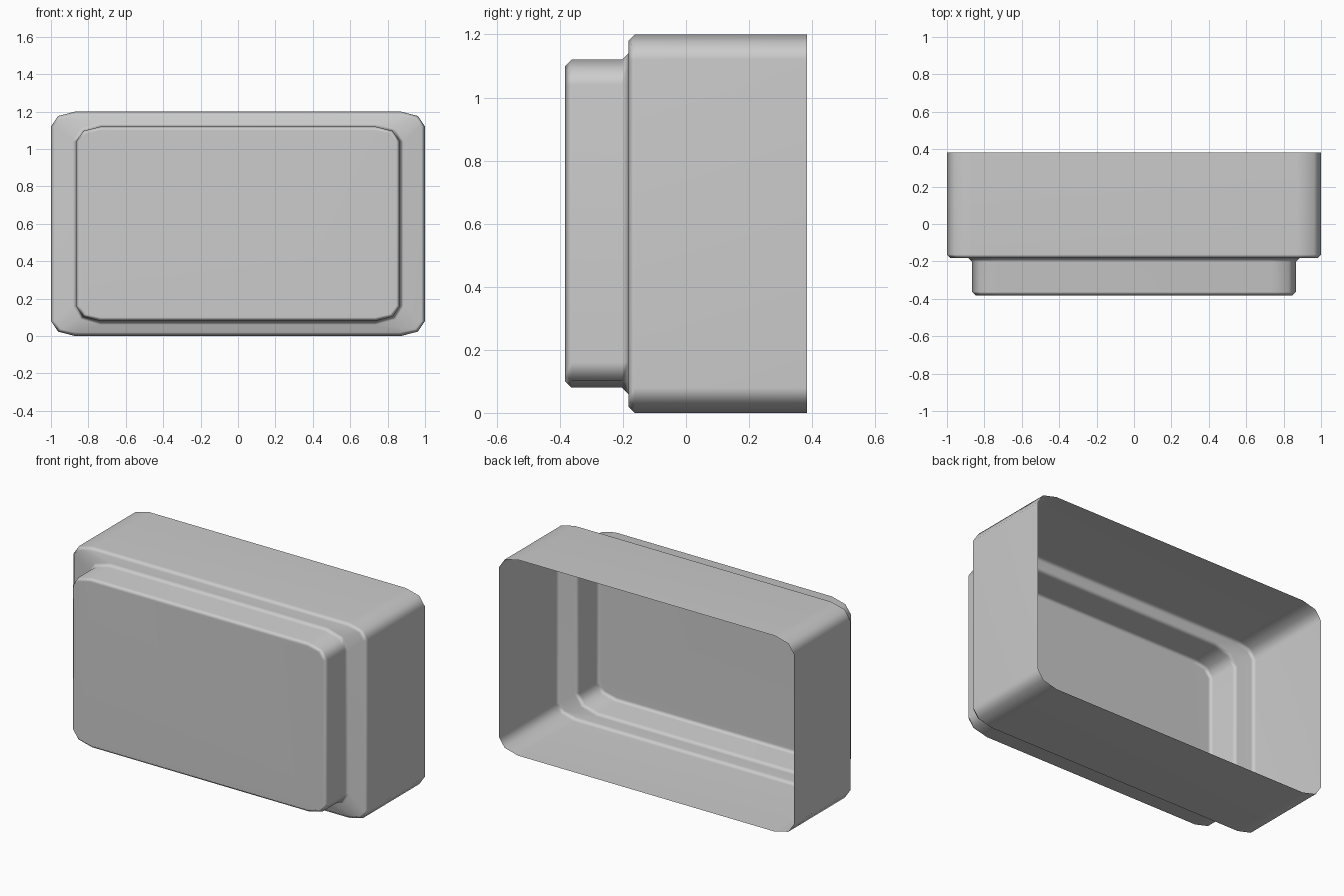
import bpy, bmesh, math

if "Cube" in bpy.data.objects:
    bpy.data.objects.remove(bpy.data.objects["Cube"])

MID_Z = 0.6


def ring(bm, y, hx, hz, rx, rz):
    """Rounded rectangle in the XZ plane with two-segment elliptical corners."""
    verts = []
    for q, (sx, sz) in enumerate([(1, 1), (-1, 1), (-1, -1), (1, -1)]):
        for k in range(3):
            a = math.radians(90 * q + 45 * k)
            verts.append(bm.verts.new((sx * (hx - rx) + rx * math.cos(a), y,
                                       MID_Z + sz * (hz - rz) + rz * math.sin(a))))
    return verts


# Profile from the front panel to the open back: depth, section, offset
INNER = (0.865, 0.52, 0.13, 0.08)
OUTER = (1.0, 0.6, 0.13, 0.08)
profile = [
    (-0.383, INNER, -0.02),   # front panel edge
    (-0.363, INNER, 0.0),     # chamfer
    (-0.203, INNER, 0.0),     # raised panel wall
    (-0.183, INNER, 0.02),    # fillet into the step
    (-0.183, OUTER, -0.02),   # step
    (-0.163, OUTER, 0.0),     # chamfer
    (0.383, OUTER, 0.0),      # open rim
]

bm = bmesh.new()
rings = [ring(bm, y, *(v + d for v in sec)) for y, sec, d in profile]

# Front panel and walls
bm.faces.new(rings[0])
for a, b in zip(rings, rings[1:]):
    n = len(a)
    for i in range(n):
        j = (i + 1) % n
        bm.faces.new((a[i], a[j], b[j], b[i]))
bmesh.ops.recalc_face_normals(bm, faces=bm.faces)
front = min(bm.faces, key=lambda f: f.calc_center_median().y)
if front.normal.y > 0:
    bmesh.ops.reverse_faces(bm, faces=bm.faces)
for f in bm.faces:
    f.smooth = True

mesh = bpy.data.meshes.new("stepped_open_box")
bm.to_mesh(mesh)
bm.free()
box = bpy.data.objects.new("stepped_open_box", mesh)
bpy.context.collection.objects.link(box)

# Keep large flat faces clean while corners stay smooth
mod = box.modifiers.new("weighted_normals", 'WEIGHTED_NORMAL')
mod.keep_sharp = True
